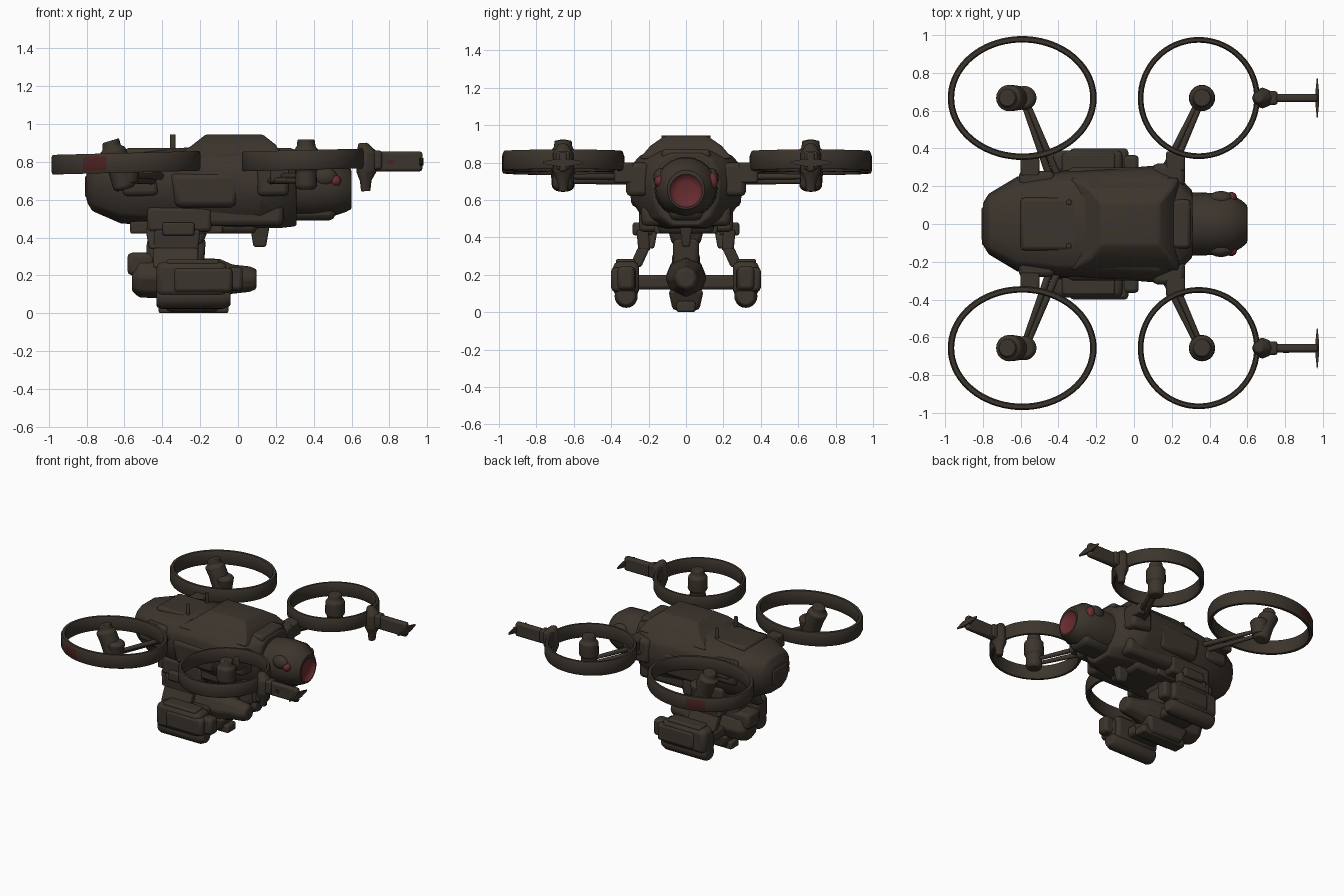
import bpy, bmesh, math
from mathutils import Vector, Matrix

if "Cube" in bpy.data.objects:
    bpy.data.objects.remove(bpy.data.objects["Cube"])


def material(name, col):
    m = bpy.data.materials.new(name)
    m.diffuse_color = (*col, 1)
    m.use_nodes = True
    m.node_tree.nodes["Principled BSDF"].inputs["Base Color"].default_value = m.diffuse_color
    return m


BROWN = material("dark brown", (0.045, 0.035, 0.026))
RED = material("lens red", (0.14, 0.025, 0.029))
DEEP = material("marker red", (0.07, 0.015, 0.014))


def finish(name, bm, mats, bevel=0.0, seg=2):
    bmesh.ops.recalc_face_normals(bm, faces=bm.faces)
    me = bpy.data.meshes.new(name)
    bm.to_mesh(me)
    bm.free()
    for m in mats:
        me.materials.append(m)
    ob = bpy.data.objects.new(name, me)
    bpy.context.collection.objects.link(ob)
    if bevel:
        b = ob.modifiers.new("bevel", 'BEVEL')
        b.width, b.segments, b.limit_method = bevel, seg, 'ANGLE'
        b.angle_limit = math.radians(25)
    return ob


def loft(name, rings, mat=BROWN, bevel=0.0):
    """Skin a list of closed point loops."""
    bm = bmesh.new()
    vs = [[bm.verts.new(p) for p in r] for r in rings]
    n = len(vs[0])
    for a, b in zip(vs, vs[1:]):
        for i in range(n):
            bm.faces.new((a[i], a[(i + 1) % n], b[(i + 1) % n], b[i]))
    bm.faces.new(vs[0])
    bm.faces.new(vs[-1])
    return finish(name, bm, [mat], bevel)


def tube(name, stations, mat=BROWN, n=20, bevel=0.006):
    """Round bar through (point, radius) stations."""
    d = (Vector(stations[-1][0]) - Vector(stations[0][0])).normalized()
    q = d.to_track_quat('Z', 'Y')
    rings = [[Vector(p) + q @ Vector((r * math.cos(k * math.tau / n), r * math.sin(k * math.tau / n), 0))
              for k in range(n)] for p, r in stations]
    return loft(name, rings, mat, bevel)


def box(name, lo, hi, s=1, mat=BROWN, bevel=0.012, taper=1.0, lean=(0, 0)):
    """Box from corner to corner, y mirrored by s; taper and lean act on the bottom."""
    c = [(a + b) / 2 for a, b in zip(lo, hi)]
    h = [(b - a) / 2 for a, b in zip(lo, hi)]
    rings = []
    for z, t, (dx, dy) in ((lo[2], taper, lean), (hi[2], 1, (0, 0))):
        rings.append([(c[0] + dx + u * h[0] * t, s * (c[1] + dy + v * h[1] * t), z)
                      for u, v in ((-1, -1), (1, -1), (1, 1), (-1, 1))])
    return loft(name, rings, mat, bevel)


def ball(name, c, r, mat, scale=(1, 1, 1)):
    bm = bmesh.new()
    bmesh.ops.create_uvsphere(bm, u_segments=16, v_segments=10, radius=r)
    bmesh.ops.transform(bm, matrix=Matrix.Translation(c) @ Matrix.Diagonal((*scale, 1)), verts=bm.verts)
    return finish(name, bm, [mat])


def duct(name, c, rx, ry, height, thick, tilt, s, marker):
    """Oval fan duct; marker paints a patch on the outer rim."""
    bm = bmesh.new()
    n, loops = 72, []
    for k in range(n):
        a = k * math.tau / n
        loop = []
        for inset, z in ((0.007, -.5), (0, -.36), (0, .36), (0.007, .5),
                         (thick - .007, .5), (thick, .36), (thick, -.36), (thick - .007, -.5)):
            x, y = (rx - inset) * math.cos(a), (ry - inset) * math.sin(a)
            loop.append(bm.verts.new((c[0] + x, s * (c[1] + y), c[2] + z * height + x * tilt)))
        loops.append(loop)
    for k in range(n):
        a, b = loops[k], loops[(k + 1) % n]
        for i in range(8):
            f = bm.faces.new((a[i], a[(i + 1) % 8], b[(i + 1) % 8], b[i]))
            if marker and i == 1 and 104 < (k + .5) * 360 / n < 126:
                f.material_index = 1
    return finish(name, bm, [BROWN, DEEP])


# hull: faceted sections along the length (x, half width, bottom, top)
half = [(.45, 1), (.8, .91), (.95, .78), (1, .58), (.95, .35), (.74, .12), (.4, 0)]
shape = half + [(-y, z) for y, z in reversed(half)]
hull = [(-.80, .11, .59, .75), (-.77, .16, .54, .81), (-.62, .25, .475, .85), (-.40, .28, .46, .865),
        (-.22, .29, .45, .88), (0, .30, .44, .88), (.12, .31, .45, .875), (.22, .27, .45, .865),
        (.31, .175, .46, .85)]
loft("hull", [[(x, w * y, b + (t - b) * z) for y, z in shape] for x, w, b, t in hull], bevel=.012)
box("tail_plate", (-.808, -.09, .61), (-.78, .09, .73))
box("tail_light", (-.806, -.11, .65), (-.78, -.07, .69), mat=DEEP, bevel=.004)

# rounded nose whose front dish is painted as the lens
nose = [(.25, .17, .15, .655), (.40, .165, .165, .665), (.51, .16, .155, .67), (.57, .125, .125, .66),
        (.598, .10, .105, .655), (.60, .087, .088, .65), (.585, .074, .076, .65), (.575, .05, .05, .65)]
ob = loft("nose", [[(x, w * math.cos(k * math.tau / 24), z + h * math.sin(k * math.tau / 24)) for k in range(24)]
                   for x, w, h, z in nose])
ob.data.materials.append(RED)
for f in ob.data.polygons:
    if f.center.x > .55 and math.hypot(f.center.y, f.center.z - .65) < .087:
        f.material_index = 1
box("nose_chin", (.26, -.1, .49), (.53, .1, .6), taper=.85, bevel=.03)

# roof hatch and ridges
loft("roof_hatch", [[(x0, -w, z), (x1, -w, z), (x1, w, z), (x0, w, z)]
                    for x0, x1, w, z in ((-.34, .24, .25, .82), (-.24, .2, .19, .89), (-.17, .13, .11, .945))], bevel=.012)
box("roof_deck_rear", (-.6, -.14, .8), (-.3, .14, .872), bevel=.02)
box("roof_deck_front", (.15, -.13, .8), (.3, .13, .872), bevel=.02)
box("belly_keel", (-.55, -.15, .42), (.1, .15, .55), bevel=.03)
box("belly_fin", (.06, -.035, .35), (.17, .035, .48), taper=.6, bevel=.01)

for s, side in ((1, "left"), (-1, "right")):
    def nm(t):
        return side + "_" + t
    cy = .667 if s > 0 else .657      # fan axis offset

    # hull side details
    tube(nm("antenna"), [((-.345, s * .115, .84), .016), ((-.345, s * .115, .945), .016)], n=12)
    box(nm("shoulder_front"), (.1, .2, .62), (.27, .32, .80), s, bevel=.025)
    box(nm("shoulder_rear"), (-.61, .18, .62), (-.42, .28, .80), s, bevel=.025)
    box(nm("side_panel"), (-.36, .2, .56), (.02, .3, .74), s, bevel=.03, taper=.85)
    box(nm("belly_strake"), (-.2, .12, .46), (.24, .24, .58), s, bevel=.03)
    ball(nm("nose_light"), (.515, s * .14, .70), .03, RED, (1, 1, 1.5 if s > 0 else 1))
    ball(nm("nose_lamp_housing"), (.46, s * .135, .72), .05, BROWN, (1.3, .8, 1))

    # fan ducts
    duct(nm("rear_duct"), (-.592, cy, .795), .394, .328, .104, .034, .026, s, True)
    duct(nm("front_duct"), (.343, cy, .81), .323, .323, .104, .03, .025, s, False)
    box(nm("rear_duct_mount"), (-.60, .25, .70), (-.50, .35, .80), s)
    box(nm("front_duct_mount"), (.17, .28, .69), (.27, .385, .80), s)

    # motors: leaning at the rear, upright at the front
    y = s * cy
    tube(nm("rear_motor"), [((-.595, y, .655), .045), ((-.60, y, .67), .06), ((-.615, y, .74), .065),
                            ((-.635, y, .80), .068), ((-.665, y, .86), .07), ((-.668, y, .875), .05), ((-.672, y, .912), .045)])
    tube(nm("rear_motor_foot"), [((-.58, y, .69), .05), ((-.58, y, .79), .065), ((-.58, y, .81), .045)])
    tube(nm("front_motor"), [((.36, y, .655), .045), ((.36, y, .675), .058), ((.36, y, .75), .055), ((.36, y, .77), .07),
                             ((.36, y, .86), .068), ((.36, y, .88), .05), ((.36, y, .918), .045)])

    # paired arms from hull to motors
    for i, (dx, z) in enumerate(((-.022, .70), (.022, .725))):
        tube(nm("rear_arm_%d" % i), [((-.42 + dx, s * .24, z), .02), ((-.575 + dx * .5, s * .64, z), .014)], n=12)
        tube(nm("front_arm_%d" % i), [((.17 + dx, s * .26, z), .02), ((.345 + dx * .5, s * .64, z), .014)], n=12)

    # forward booms with cross blades
    tube(nm("boom_knuckle"), [((.675, y, .645), .026), ((.675, y, .70), .032), ((.68, y, .75), .056), ((.68, y, .85), .056), ((.66, y, .90), .024)], n=8)
    box(nm("boom_collar"), (.64, cy - .036, .76), (.76, cy + .036, .86), s)
    box(nm("boom"), (.70, cy - .022, .75), (.975, cy + .022, .855), s, bevel=.014)
    loft(nm("boom_blade"), [[(.97 - t, s * (cy + dy), .80 - h), (.97 + t, s * (cy + dy), .80 - h),
                             (.97 + t, s * (cy + dy), .80 + h), (.97 - t, s * (cy + dy), .80 + h)]
                            for dy, h, t in ((-.107, .006, .002), (-.03, .02, .01), (.03, .02, .01), (.107, .006, .002))])

    # undercarriage struts and side pods
    box(nm("strut_knob"), (-.40, .18, .41), (-.23, .285, .48), s)
    box(nm("strut_base"), (-.48, .1, .43), (-.14, .25, .56), s, bevel=.02)
    box(nm("strut_upper"), (-.44, .20, .33), (-.20, .265, .44), s, lean=(-.01, -.01))
    box(nm("strut_lower"), (-.45, .19, .24), (-.21, .255, .35), s, lean=(0, .05))
    box(nm("strut_brace"), (-.49, .15, .34), (-.42, .24, .45), s, lean=(.02, .02))
    box(nm("pod"), (-.43, .25, .09), (-.06, .39, .27), s, bevel=.03)
    box(nm("pod_cap"), (-.38, .27, .25), (-.1, .375, .285), s)
    box(nm("pod_rib"), (-.34, .27, .11), (-.03, .4, .24), s, bevel=.02)
    tube(nm("pod_canister"), [((-.43, s * .32, .085), .05), ((-.41, s * .32, .085), .062), ((-.08, s * .32, .085), .062), ((-.04, s * .32, .085), .045)])
    box(nm("pod_nozzle"), (-.06, .275, .12), (.025, .365, .245), s, bevel=.02)
    box(nm("pod_link"), (-.40, .07, .12), (-.16, .27, .2), s, bevel=.02)

# small painted mark on the outer face of one boom
box("boom_mark", (.79, -.682, .785), (.82, -.676, .81), mat=DEEP, bevel=0)

# central undercarriage
box("cross_bar", (-.57, -.17, .42), (-.08, .17, .485))
box("neck_upper", (-.46, -.1, .36), (-.15, .1, .46), taper=.75, bevel=.02)
box("neck", (-.48, -.07, .24), (-.17, .07, .40), lean=(-.01, 0), bevel=.025)
tube("centre_pod", [((-.56, 0, .19), .075), ((-.52, 0, .19), .11), ((-.10, 0, .18), .11), ((-.03, 0, .18), .08),
                    ((.06, 0, .18), .07), ((.098, 0, .18), .055)], n=8, bevel=.012)
box("centre_pod_tail", (-.585, -.075, .2), (-.44, .075, .32), bevel=.025)
box("centre_skid", (-.42, -.095, .01), (-.06, .095, .12), taper=.75, bevel=.02)
box("centre_skid_foot", (-.42, -.05, .0), (-.05, .05, .06), bevel=.012)

# soft shading with kept creases
for ob in bpy.context.scene.objects:
    ob.select_set(True)
    bpy.context.view_layer.objects.active = ob
bpy.ops.object.shade_smooth_by_angle(angle=math.radians(38))
